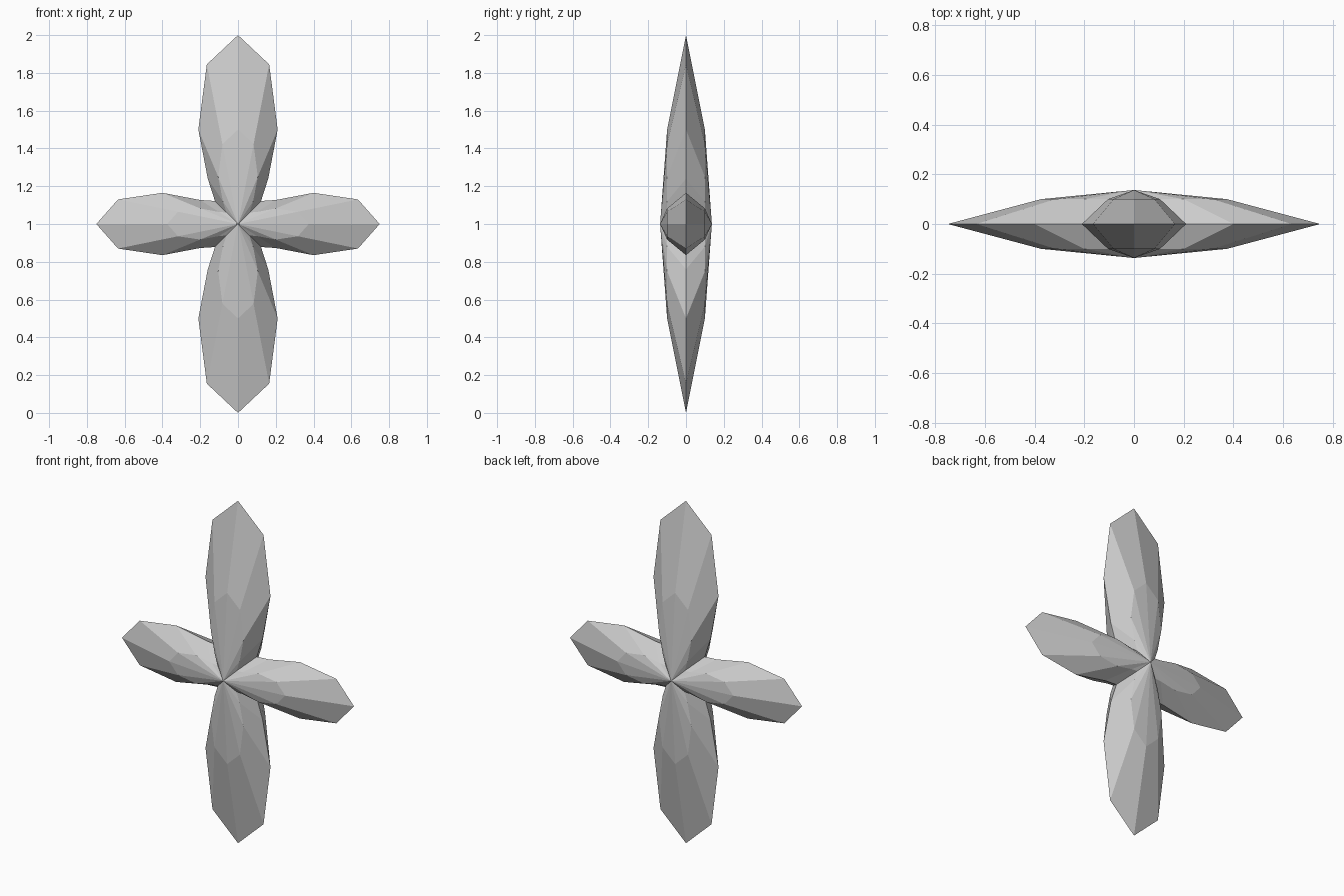
import bpy
import bmesh

cube = bpy.data.objects.get("Cube")
if cube:
    bpy.data.objects.remove(cube, do_unlink=True)

grey = bpy.data.materials.new("light grey")
grey.use_nodes = True
colour = (0.6, 0.6, 0.6, 1)
grey.diffuse_color = colour
grey.node_tree.nodes["Principled BSDF"].inputs["Base Color"].default_value = colour

# Quarter outline, from the top tip round to the side tip
quarter = [(0, 1), (0.165, 0.845), (0.21, 0.5), (0.16, 0.24), (0.122, 0.122),
           (0.2, 0.127), (0.4, 0.165), (0.635, 0.13), (0.75, 0)]

# Mirror the quarter to a closed four-petal outline
half = quarter + [(x, -z) for x, z in reversed(quarter[:-1])]
outline = half + [(-x, z) for x, z in reversed(half[1:-1])]
count = len(outline)

bm = bmesh.new()


def ring(scale, depth):
    return [bm.verts.new((x * scale, depth, 1 + z * scale)) for x, z in outline]


# Thin rim shared by both faces, each face a faceted dome
rim = ring(1, 0)
for side in (-1, 1):
    middle = ring(0.5, 0.1 * side)
    peak = bm.verts.new((0, 0.137 * side, 1))
    for i in range(count):
        j = (i + 1) % count
        bm.faces.new((rim[i], rim[j], middle[j], middle[i]))
        bm.faces.new((middle[i], middle[j], peak))
bmesh.ops.recalc_face_normals(bm, faces=bm.faces)

mesh = bpy.data.meshes.new("four_petal_star")
bm.to_mesh(mesh)
bm.free()
mesh.materials.append(grey)
star = bpy.data.objects.new("four_petal_star", mesh)
bpy.context.collection.objects.link(star)
